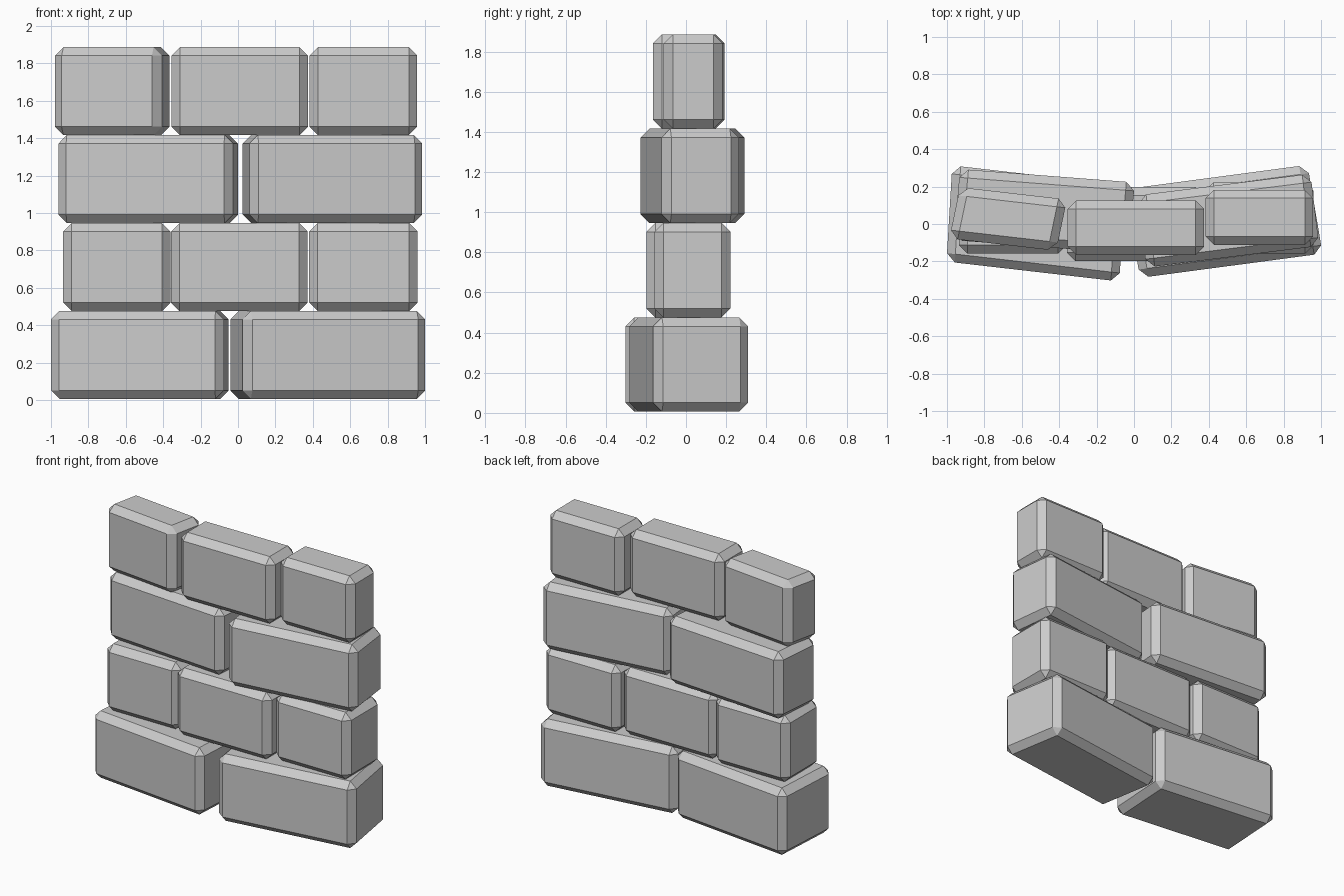
import bpy

if "Cube" in bpy.data.objects:
    bpy.data.objects.remove(bpy.data.objects["Cube"])

ROW_H = 0.47
BASE = 0.006


def block(name, row, cx, cy, hx, hy, skew_u=0.0, skew_v=0.0):
    """Chamfered stone: half length hx, half depth hy, slopes of long and end sides."""
    z0 = BASE + row * ROW_H
    corners = [(-1, -1), (1, -1), (1, 1), (-1, 1)]
    foot = [(cx + a * hx + b * hy * skew_v, cy + a * hx * skew_u + b * hy)
            for a, b in corners]
    verts = [(x, y, z) for z in (z0, z0 + ROW_H) for x, y in foot]
    faces = [(3, 2, 1, 0), (4, 5, 6, 7)]
    faces += [(i, (i + 1) % 4, (i + 1) % 4 + 4, i + 4) for i in range(4)]
    mesh = bpy.data.meshes.new(name)
    mesh.from_pydata(verts, [], faces)
    obj = bpy.data.objects.new(name, mesh)
    bpy.context.collection.objects.link(obj)
    bevel = obj.modifiers.new("chamfer", 'BEVEL')
    bevel.width = 0.045
    bevel.segments = 1
    bevel.limit_method = 'NONE'
    return obj


# bottom course: two wide, deep stones
block("bottom_stone_left", 0, -0.525, 0.003, 0.462, 0.257, -0.115, 0.06)
block("bottom_stone_right", 0, 0.48, 0.014, 0.488, 0.237, 0.133, -0.17)

# second course: three straight stones
block("second_stone_left", 1, -0.648, 0.032, 0.287, 0.19)
block("second_stone_middle", 1, 0.007, 0.0, 0.365, 0.198)
block("second_stone_right", 1, 0.67, 0.032, 0.29, 0.19)

# third course: two turned stones
block("third_stone_left", 2, -0.48, 0.068, 0.467, 0.19, -0.077, 0.09)
block("third_stone_right", 2, 0.505, 0.018, 0.462, 0.193, 0.125, -0.12)

# top course: three thin stones, the left one turned
block("top_stone_left", 3, -0.673, 0.027, 0.286, 0.137, -0.115, 0.21)
block("top_stone_middle", 3, 0.01, -0.02, 0.365, 0.145)
block("top_stone_right", 3, 0.67, 0.036, 0.288, 0.147)
